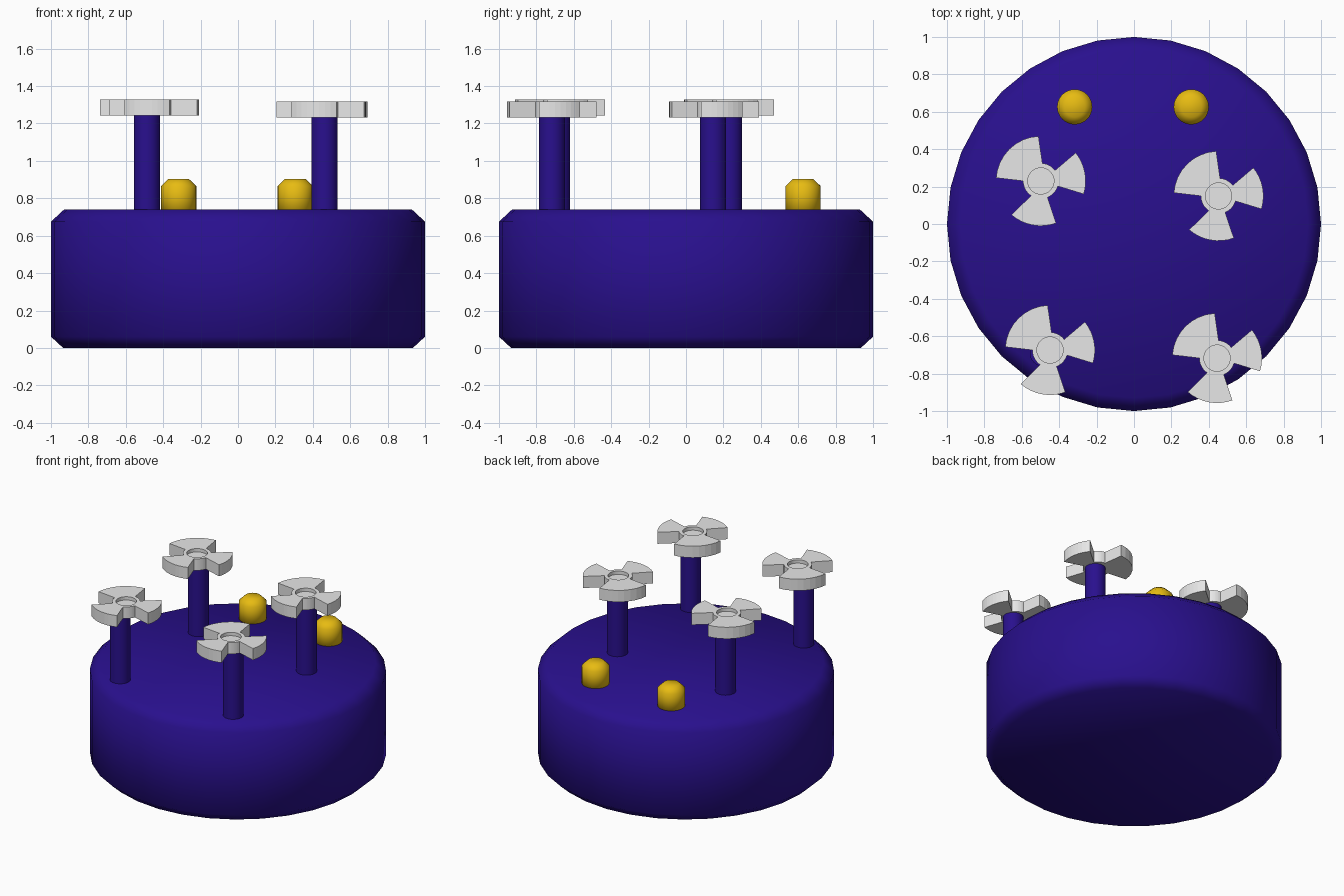
import bpy, bmesh, math

if "Cube" in bpy.data.objects:
    bpy.data.objects.remove(bpy.data.objects["Cube"])


def material(name, rgb):
    m = bpy.data.materials.new(name)
    m.diffuse_color = (*rgb, 1)
    m.use_nodes = True
    m.node_tree.nodes["Principled BSDF"].inputs["Base Color"].default_value = m.diffuse_color
    return m


BLUE = material("deep_blue", (0.022, 0.005, 0.27))
GREY = material("light_grey", (0.8, 0.8, 0.8))
GOLD = material("gold", (0.8, 0.5, 0.006))


def finish(bm, name, mat, smooth):
    bmesh.ops.recalc_face_normals(bm, faces=bm.faces[:])
    me = bpy.data.meshes.new(name)
    for f in bm.faces:
        f.smooth = smooth(f)
    bm.to_mesh(me)
    bm.free()
    me.materials.append(mat)
    ob = bpy.data.objects.new(name, me)
    bpy.context.collection.objects.link(ob)
    return ob


def lathe(name, mat, centre, profile, sides=32, smooth=lambda f: True):
    """Closed round solid from (radius, z) rings, bottom to top."""
    bm = bmesh.new()
    rings = []
    for r, z in profile:
        rings.append([bm.verts.new((centre[0] + r * math.sin(2 * math.pi * i / sides),
                                    centre[1] + r * math.cos(2 * math.pi * i / sides), z))
                      for i in range(sides)])
    for a, b in zip(rings, rings[1:]):
        for i in range(sides):
            j = (i + 1) % sides
            bm.faces.new((a[i], a[j], b[j], b[i]))
    bm.faces.new(rings[0])
    bm.faces.new(rings[-1])
    return finish(bm, name, mat, smooth)


# Blades: inner start/end angle, outer start/end angle in degrees
BLADES = [(-17, 37, -17, 39), (85, 180, 93, 176), (236, 292, 229, 290)]
HUB, TIP, HOLE = 0.095, 0.24, 0.07


def fan(name, cx, cy, z0, z1):
    """Three-bladed wheel with a shallow round recess in the top."""
    def polar(r, deg):
        a = math.radians(deg)
        return cx + r * math.cos(a), cy + r * math.sin(a)

    def arc(bm, r, a0, a1, n, z):
        return [bm.verts.new((*polar(r, a0 + (a1 - a0) * i / n), z)) for i in range(n + 1)]

    bm = bmesh.new()
    sectors = []
    for k, (i0, i1, o0, o1) in enumerate(BLADES):
        sectors.append((i0, i1, o0, o1))
        nxt = BLADES[(k + 1) % 3][0] + (360 if k == 2 else 0)
        sectors.append((i1, nxt, None, None))
    for i0, i1, o0, o1 in sectors:
        n = 8
        hole_t, hub_t = arc(bm, HOLE, i0, i1, n, z1), arc(bm, HUB, i0, i1, n, z1)
        floor, hub_b = arc(bm, HOLE, i0, i1, n, z1 - 0.025), arc(bm, HUB, i0, i1, n, z0)
        mid_t = bm.verts.new((cx, cy, z1 - 0.025))
        mid_b = bm.verts.new((cx, cy, z0))
        strips = [(hole_t, hub_t), (floor, hole_t)]
        if o0 is None:
            strips.append((hub_t, hub_b))
        else:
            tip_t, tip_b = arc(bm, TIP, o0, o1, n, z1), arc(bm, TIP, o0, o1, n, z0)
            strips += [(hub_t, tip_t), (tip_t, tip_b), (tip_b, hub_b)]
            for e in (0, n):
                bm.faces.new((hub_t[e], tip_t[e], tip_b[e], hub_b[e]))
        for a, b in strips:
            for i in range(n):
                bm.faces.new((a[i], a[i + 1], b[i + 1], b[i]))
        for i in range(n):
            bm.faces.new((mid_t, floor[i], floor[i + 1]))
            bm.faces.new((mid_b, hub_b[i], hub_b[i + 1]))
    bmesh.ops.remove_doubles(bm, verts=bm.verts[:], dist=0.0005)
    return finish(bm, name, GREY, lambda f: False)


# Round chamfered body
lathe("body", BLUE, (0, 0), [(0.935, 0), (1, 0.06), (1, 0.675), (0.93, 0.74)])

# Gold knobs at the back
for side, x in (("left", -0.317), ("right", 0.306)):
    lathe("knob_" + side, GOLD, (x, 0.626),
          [(0.094, 0.70), (0.094, 0.865), (0.055, 0.903)])

# Posts and the wheels on top: post x, y, wheel x, y, wheel base z
for name, px, py, fx, fy, z in (
        ("back_left", -0.487, 0.23, -0.498, 0.23, 1.242),
        ("back_right", 0.463, 0.145, 0.452, 0.15, 1.232),
        ("front_left", -0.487, -0.69, -0.449, -0.674, 1.242),
        ("front_right", 0.463, -0.717, 0.444, -0.717, 1.232)):
    lathe("post_" + name, BLUE, (px, py), [(0.07, 0.70), (0.07, z + 0.03)],
          smooth=lambda f: abs(f.normal.z) < 0.5 and len(f.verts) == 4)
    fan("wheel_" + name, fx, fy, z, z + 0.086)
